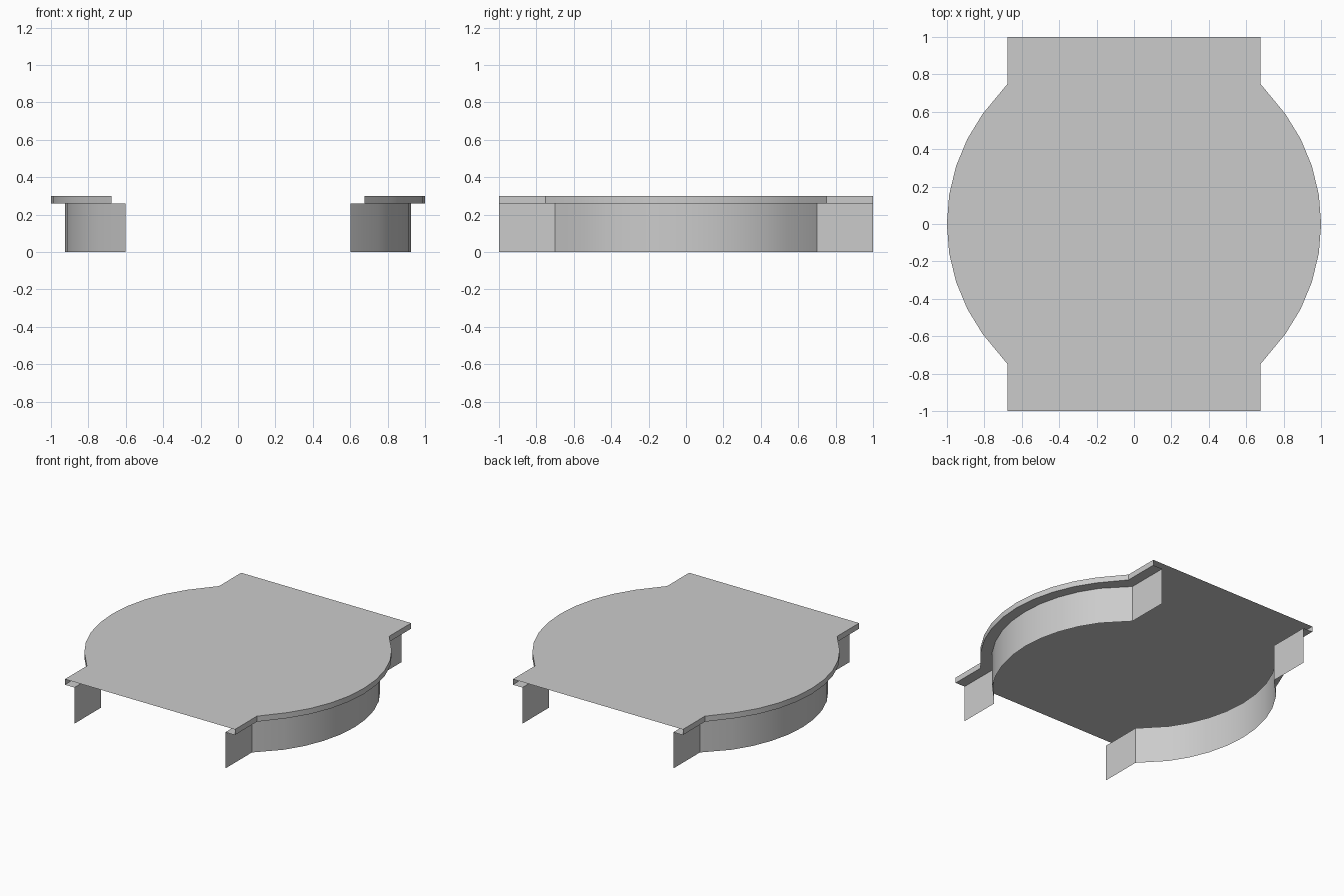
import bpy
import math

if "Cube" in bpy.data.objects:
    bpy.data.objects.remove(bpy.data.objects["Cube"], do_unlink=True)

# One plain grey finish
grey = bpy.data.materials.new("light_grey")
grey.use_nodes = True
colour = (0.6, 0.6, 0.6, 1)
grey.diffuse_color = colour
grey.node_tree.nodes["Principled BSDF"].inputs["Base Color"].default_value = colour

RIM_BOTTOM, TOP = 0.26, 0.30
STEPS = 10


def outline(radius, side, shoulder):
    """Left edge from front to back: straight end, bowed middle, straight end."""
    arc = [math.radians(9 * i - 36) for i in range(9)]
    bow = [(radius * math.cos(a), radius * math.sin(a)) for a in arc]
    return [(side, -1), (side, -shoulder)] + bow + [(side, shoulder), (side, 1)]


def add_mesh(name, verts, faces):
    mesh = bpy.data.meshes.new(name)
    mesh.from_pydata(verts, [], faces)
    mesh.materials.append(grey)
    obj = bpy.data.objects.new(name, mesh)
    bpy.context.collection.objects.link(obj)
    return obj


def add_strip(name, path_a, z_a, path_b, z_b):
    """Sheet joining two matching outlines, mirrored to the other side."""
    n = len(path_a)
    verts = [(x, y, z_a) for x, y in path_a] + [(x, y, z_b) for x, y in path_b]
    faces = [(i, i + 1, n + i + 1, n + i) for i in range(n - 1)]
    obj = add_mesh(name, verts, faces)
    bpy.ops.object.select_all(action="DESELECT")
    obj.select_set(True)
    bpy.context.view_layer.objects.active = obj
    bpy.ops.object.shade_smooth_by_angle(angle=math.radians(25))
    obj.modifiers.new("mirror", "MIRROR").use_axis[0] = True
    return obj


rim = outline(1.0, 0.675, 0.75)
wall = outline(0.925, 0.60, 0.70)

# Top sheet, open at the front and back ends
loop = rim + [(-x, y) for x, y in reversed(rim)]
add_mesh("top_plate", [(x, y, TOP) for x, y in loop], [tuple(range(len(loop)))])

# Overhanging edge, its underside ledge and the supporting side walls
add_strip("rim_edge", rim, RIM_BOTTOM, rim, TOP)
add_strip("rim_ledge", wall, RIM_BOTTOM, rim, RIM_BOTTOM)
add_strip("side_walls", wall, 0, wall, RIM_BOTTOM)
